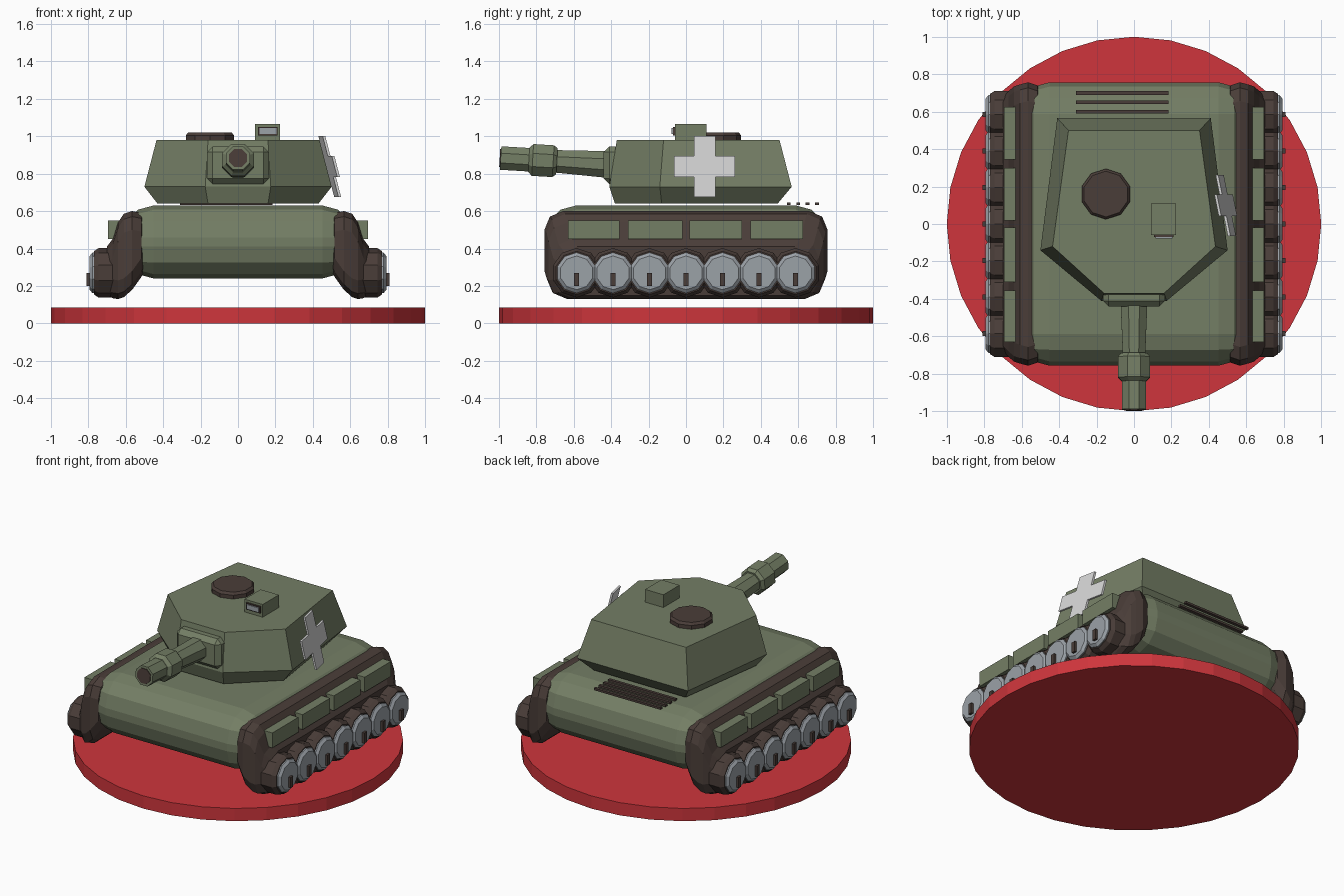
import bpy, bmesh, math
from mathutils import Vector

old = bpy.data.objects.get("Cube")
if old:
    bpy.data.objects.remove(old, do_unlink=True)


def material(name, rgb):
    m = bpy.data.materials.new(name)
    m.use_nodes = True
    m.diffuse_color = (*rgb, 1)
    m.node_tree.nodes["Principled BSDF"].inputs["Base Color"].default_value = (*rgb, 1)
    return m


GREEN = material("olive green", (0.175, 0.21, 0.13))
BROWN = material("dark brown", (0.068, 0.047, 0.04))
GREY = material("steel grey", (0.33, 0.36, 0.39))
WHITE = material("off white", (0.66, 0.66, 0.66))
RED = material("base red", (0.62, 0.036, 0.045))


def finish(name, bm, mat):
    bmesh.ops.recalc_face_normals(bm, faces=bm.faces)
    me = bpy.data.meshes.new(name)
    bm.to_mesh(me)
    bm.free()
    me.materials.append(mat)
    ob = bpy.data.objects.new(name, me)
    bpy.context.collection.objects.link(ob)
    return ob


def loft(name, rings, mat):
    """Skin a stack of matching rings and cap both ends."""
    bm = bmesh.new()
    loops = [[bm.verts.new(p) for p in ring] for ring in rings]
    n = len(loops[0])
    for a, b in zip(loops, loops[1:]):
        for i in range(n):
            j = (i + 1) % n
            bm.faces.new((a[i], a[j], b[j], b[i]))
    bm.faces.new(loops[0])
    bm.faces.new(loops[-1])
    return finish(name, bm, mat)


def box(name, lo, hi, mat, bevel=0, segments=1):
    bm = bmesh.new()
    bmesh.ops.create_cube(bm, size=1)
    for v in bm.verts:
        v.co = [l + (h - l) * (c + 0.5) for l, h, c in zip(lo, hi, v.co)]
    if bevel:
        bmesh.ops.bevel(bm, geom=bm.edges[:], offset=bevel, segments=segments,
                        profile=0.5, affect='EDGES')
    return finish(name, bm, mat)


def tube(name, stations, sides, mat, axis):
    """Turned part: stations are (centre, radius) pairs along an axis."""
    q = Vector(axis).to_track_quat('Z', 'Y')
    rings = []
    for c, r in stations:
        angles = [2 * math.pi * (i + 0.5) / sides for i in range(sides)]
        rings.append([Vector(c) + q @ Vector((r * math.cos(a), r * math.sin(a), 0))
                      for a in angles])
    return loft(name, rings, mat)


def rounded_loop(x, half_y, z0, z1, r):
    """Rounded rectangle in the side plane at a given x."""
    pts = []
    corners = [(1, z1, 0), (-1, z1, 90), (-1, z0, 180), (1, z0, 270)]
    for sy, z, start in corners:
        cy = sy * (half_y - r)
        cz = z - r if z == z1 else z + r
        for k in (0, 45, 90):
            a = math.radians(start + k)
            pts.append((x, cy + r * math.cos(a), cz + r * math.sin(a)))
    return pts


# Display base
base_ring = [(math.sin(i * math.pi / 16), math.cos(i * math.pi / 16)) for i in range(32)]
loft("display_base", [[(x, y, z) for x, y in base_ring] for z in (0, 0.085)], RED)

# Hull
box("hull", (-0.62, -0.757, 0.24), (0.62, 0.757, 0.63), GREEN, 0.17, 3)

# Running gear on both sides
TRACK = [(0.49, 0.68, 0.31, 0.56), (0.515, 0.74, 0.25, 0.59), (0.565, 0.757, 0.18, 0.60),
         (0.61, 0.745, 0.14, 0.585), (0.64, 0.735, 0.13, 0.54), (0.67, 0.71, 0.135, 0.45),
         (0.70, 0.68, 0.15, 0.41)]
for side, s in (("left", 1), ("right", -1)):
    loft(side + "_track", [rounded_loop(s * x, hy, a, b, 0.1) for x, hy, a, b in TRACK], BROWN)
    for i in range(7):
        y = (i - 3) * 0.195
        tag = f"{side}_{i + 1}"
        tube("tyre_" + tag, [((s * x, y, 0.27), r) for x, r in
                             ((0.62, 0.11), (0.66, 0.132), (0.745, 0.132), (0.77, 0.115))],
             10, BROWN, (1, 0, 0))
        tube("wheel_disc_" + tag, [((s * x, y, 0.27), r) for x, r in
                                   ((0.75, 0.108), (0.778, 0.108), (0.792, 0.09))],
             10, GREY, (1, 0, 0))
        box("wheel_pin_" + tag, (s * 0.77, y - 0.014, 0.2), (s * 0.808, y + 0.014, 0.27), BROWN)
    for i, (y0, y1) in enumerate([(-0.63, -0.355), (-0.31, -0.02), (0.02, 0.3), (0.345, 0.625)]):
        box(f"{side}_side_plate_{i + 1}", (s * 0.62, y0, 0.45), (s * 0.695, y1, 0.55), GREEN)

# Turret: rear, shoulder and front corners at three heights
LEVELS = [(0.64, 0.34, 0.49, 0.43, -0.13, 0.16, -0.38),
          (0.73, 0.41, 0.565, 0.50, -0.14, 0.175, -0.41),
          (0.98, 0.35, 0.50, 0.435, -0.12, 0.16, -0.37)]
rings = []
for z, rx, ry, sx, sy, fx, fy in LEVELS:
    half = [(rx, ry), (sx, sy), (fx, fy)]
    rings.append([(x, y, z) for x, y in half] + [(-x, y, z) for x, y in reversed(half)])
loft("turret", rings, GREEN)

# Gun
box("mantlet", (-0.165, -0.44, 0.745), (0.165, -0.34, 0.945), GREEN, 0.03)


def gun_part(name, stations, mat):
    pts = [((0, y, 0.85 - 0.06 * (y + 0.43)), r) for y, r in stations]
    tube(name, pts, 8, mat, (0, -1, 0.06))


gun_part("barrel", [(-0.40, 0.078), (-0.72, 0.064)], GREEN)
gun_part("muzzle_brake", [(-0.69, 0.075), (-0.71, 0.092), (-0.82, 0.092), (-0.84, 0.07)], GREEN)
gun_part("muzzle", [(-0.82, 0.068), (-0.991, 0.068)], GREEN)
gun_part("muzzle_bore", [(-0.98, 0.052), (-0.996, 0.052)], BROWN)

# Turret roof fittings
tube("hatch", [((-0.15, 0.16, z), r) for z, r in ((0.97, 0.135), (1.005, 0.135), (1.02, 0.122))],
     10, BROWN, (0, 0, 1))
box("sight_housing", (0.09, -0.06, 0.97), (0.225, 0.11, 1.065), GREEN)
box("sight_frame", (0.108, -0.07, 1.005), (0.212, -0.055, 1.05), BROWN)
box("sight_glass", (0.115, -0.077, 1.012), (0.205, -0.068, 1.043), GREY)

# Rear deck grille bars
for i in range(4):
    y = 0.55 + 0.05 * i
    box(f"grille_bar_{i + 1}", (-0.31, y - 0.01, 0.632), (0.185, y + 0.01, 0.646), BROWN)

# Cross plate leaning against the left side of the turret
quarter = [(0.163, 0.057), (0.057, 0.057), (0.057, 0.163)]
outline = []
for k in range(4):
    for u, v in quarter:
        for _ in range(k):
            u, v = -v, u
        outline.append((u, v))
loft("cross_plate", [[(0.483 + d - 0.26 * v - 0.2 * u, 0.1 + u, 0.838 + v) for u, v in outline]
                     for d in (0, 0.014)], WHITE)
